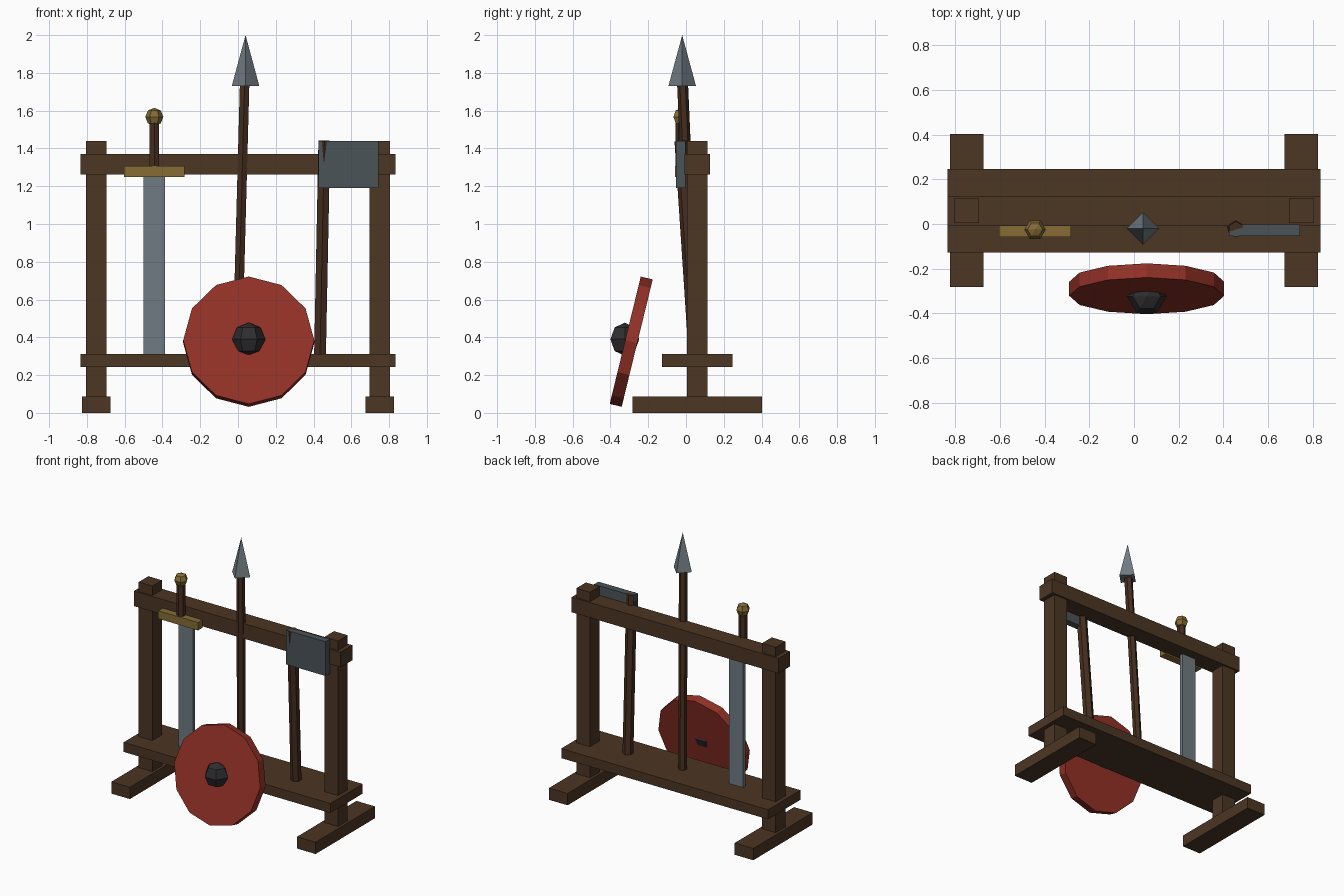
import bpy, bmesh, math
from mathutils import Vector, Matrix

if "Cube" in bpy.data.objects:
    bpy.data.objects.remove(bpy.data.objects["Cube"])


def material(name, r, g, b):
    lin = lambda c: (c / 255 / 12.92) if c < 11 else ((c / 255 + 0.055) / 1.055) ** 2.4
    m = bpy.data.materials.new(name)
    m.diffuse_color = (lin(r), lin(g), lin(b), 1)
    m.use_nodes = True
    m.node_tree.nodes["Principled BSDF"].inputs["Base Color"].default_value = m.diffuse_color
    return m


WOOD = material("frame wood", 76, 54, 36)
SHAFT = material("handle wood", 70, 46, 31)
STEEL = material("light steel", 112, 123, 130)
DARK = material("dark steel", 74, 83, 88)
GOLD = material("brass", 134, 108, 53)
RED = material("shield red", 147, 49, 39)
IRON = material("black iron", 46, 46, 48)


def finish(name, bm, mat):
    bmesh.ops.recalc_face_normals(bm, faces=bm.faces)
    me = bpy.data.meshes.new(name)
    bm.to_mesh(me)
    bm.free()
    me.materials.append(mat)
    ob = bpy.data.objects.new(name, me)
    bpy.context.collection.objects.link(ob)
    return ob


def box(name, mat, x, y, z):
    """Box from (min, max) pairs."""
    bm = bmesh.new()
    bmesh.ops.create_cube(bm, size=1)
    for v in bm.verts:
        v.co = [lo + (c + 0.5) * (hi - lo) for c, (lo, hi) in zip(v.co, (x, y, z))]
    return finish(name, bm, mat)


def rod(name, mat, a, b, r1, r2, sides, turn=0.0):
    """Flat-sided rod or cone between two points; turn sets the first corner."""
    a, b = Vector(a), Vector(b)
    bm = bmesh.new()
    bmesh.ops.create_cone(bm, cap_ends=True, segments=sides, radius1=r1, radius2=r2,
                          depth=(b - a).length, matrix=Matrix.Rotation(turn, 4, 'Z'))
    rot = Vector((0, 0, 1)).rotation_difference(b - a).to_matrix().to_4x4()
    bm.transform(Matrix.Translation((a + b) / 2) @ rot)
    return finish(name, bm, mat)


def ball(name, mat, centre, r):
    """Six-sided ball with corners on the x axis."""
    bm = bmesh.new()
    bmesh.ops.create_uvsphere(bm, u_segments=6, v_segments=4, radius=r)
    top = max(v.co.x for v in bm.verts)
    if top < 0.95 * r:
        bm.transform(Matrix.Rotation(math.pi / 6, 4, 'Z'))
    bm.transform(Matrix.Translation(centre))
    return finish(name, bm, mat)


# Frame: feet and posts on both sides, shelf and top rail
for side, s in (("left", -1), ("right", 1)):
    cx = 0.75 * s
    box(side + "_foot", WOOD, (cx - 0.075, cx + 0.075), (-0.283, 0.402), (0, 0.086))
    box(side + "_post", WOOD, (cx - 0.055, cx + 0.055), (0.004, 0.115), (0.05, 1.44))
box("shelf", WOOD, (-0.835, 0.835), (-0.127, 0.246), (0.242, 0.312))
box("top_rail", WOOD, (-0.835, 0.835), (-0.008, 0.126), (1.261, 1.371))

# Sword: the blade stands behind the guard, under the rail
SX = -0.443
box("sword_blade", STEEL, (SX - 0.057, SX + 0.057), (0.03, 0.057), (0.30, 1.27))
box("sword_guard", GOLD, (SX - 0.161, SX + 0.161), (-0.058, -0.004), (1.25, 1.308))
rod("sword_grip", SHAFT, (SX, -0.026, 1.30), (SX, -0.026, 1.54), 0.03, 0.03, 6)
ball("sword_pommel", GOLD, (SX, -0.025, 1.567), 0.048)

# Spear
rod("spear_shaft", SHAFT, (-0.004, 0.045, 0.30), (0.035, -0.018, 1.74), 0.029, 0.029, 6)
rod("spear_head", STEEL, (0.04, -0.02, 1.73), (0.04, -0.02, 2.0), 0.073, 0, 4)

# Axe
rod("axe_handle", SHAFT, (0.434, 0.05, 0.30), (0.457, -0.025, 1.44), 0.036, 0.036, 6)
box("axe_head", DARK, (0.425, 0.744), (-0.053, -0.003), (1.19, 1.44))

# Shield leaning back, with a boss
tilt = math.radians(13.7)
n = Vector((0, -math.cos(tilt), math.sin(tilt)))
c = Vector((0.057, -0.29, 0.377))
shield = rod("shield", RED, c - n * 0.0325, c + n * 0.0325, 0.347, 0.347, 12)
ball("shield_boss", IRON, (0.057, -0.324, 0.39), 0.088)
